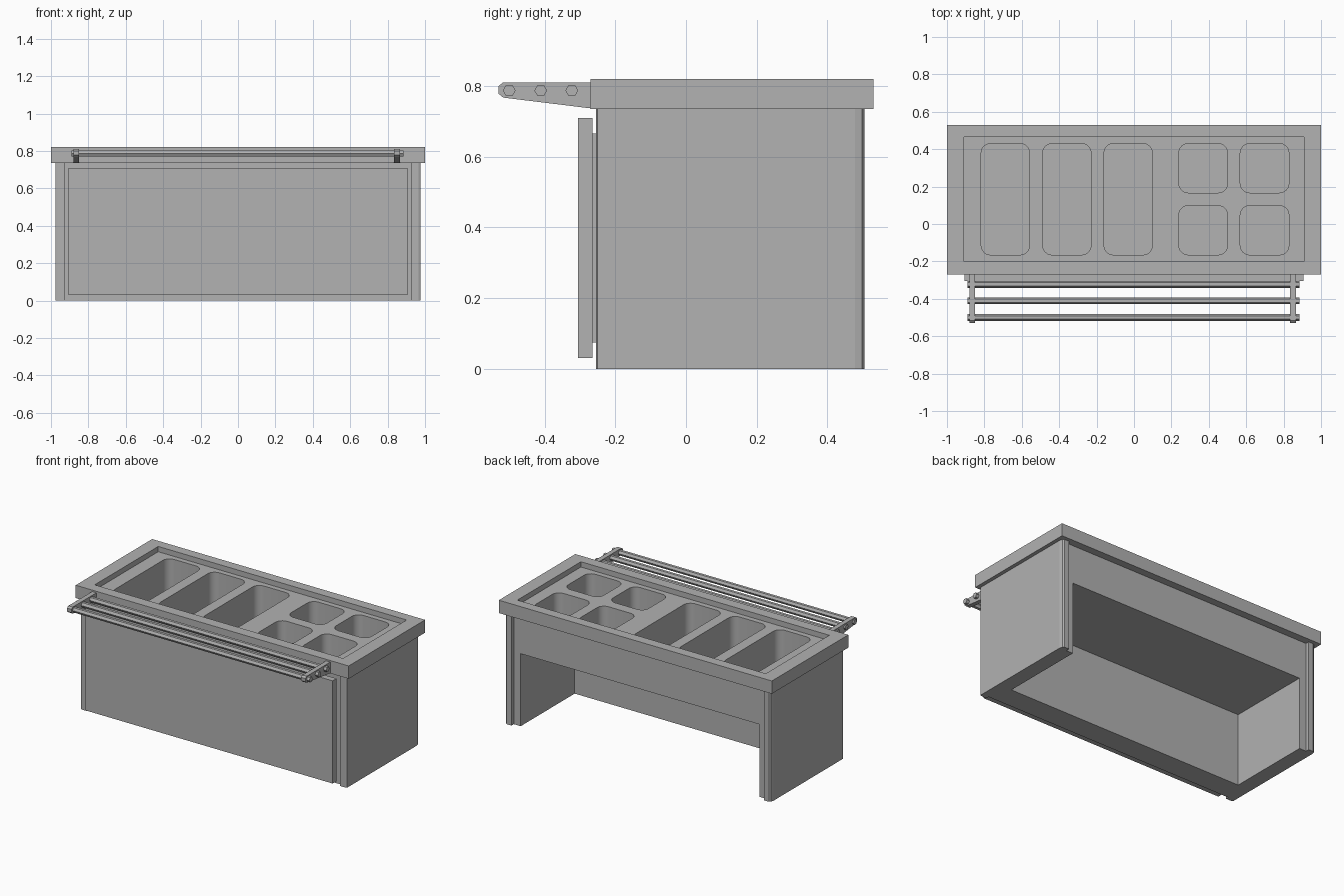
import bpy, bmesh, math
from mathutils import Vector

old = bpy.data.objects.get("Cube")
if old:
    bpy.data.objects.remove(old, do_unlink=True)

steel = bpy.data.materials.new("brushed grey steel")
steel.use_nodes = True
grey = (0.445, 0.445, 0.445, 1)
steel.diffuse_color = grey
for node in steel.node_tree.nodes:
    if node.type == 'BSDF_PRINCIPLED':
        node.inputs["Base Color"].default_value = grey


def prism(name, points, direction):
    """Extrude a closed outline of 3D points along a direction."""
    bm = bmesh.new()
    base = bm.faces.new([bm.verts.new(p) for p in points])
    grown = bmesh.ops.extrude_face_region(bm, geom=[base])["geom"]
    bmesh.ops.translate(bm, vec=Vector(direction),
                        verts=[g for g in grown if isinstance(g, bmesh.types.BMVert)])
    bmesh.ops.recalc_face_normals(bm, faces=bm.faces)
    mesh = bpy.data.meshes.new(name)
    bm.to_mesh(mesh)
    bm.free()
    obj = bpy.data.objects.new(name, mesh)
    mesh.materials.append(steel)
    bpy.context.collection.objects.link(obj)
    return obj


def box(name, x0, x1, y0, y1, z0, z1):
    outline = [(x0, y0, z0), (x1, y0, z0), (x1, y1, z0), (x0, y1, z0)]
    return prism(name, outline, (0, 0, z1 - z0))


def rounded_box(name, x0, x1, y0, y1, z0, z1, r=0.05, steps=6):
    corners = [(x1 - r, y1 - r), (x0 + r, y1 - r), (x0 + r, y0 + r), (x1 - r, y0 + r)]
    outline = []
    for i, (cx, cy) in enumerate(corners):
        for s in range(steps + 1):
            a = math.pi / 2 * (i + s / steps)
            outline.append((cx + r * math.cos(a), cy + r * math.sin(a), z0))
    return prism(name, outline, (0, 0, z1 - z0))


def cut(target, cutters):
    bpy.context.view_layer.objects.active = target
    for cutter in cutters:
        mod = target.modifiers.new("cut", 'BOOLEAN')
        mod.operation = 'DIFFERENCE'
        mod.solver = 'EXACT'
        mod.object = cutter
        bpy.ops.object.modifier_apply(modifier=mod.name)


# Counter top and hollow cabinet
counter = box("counter_top", -1, 1, -0.27, 0.53, 0.735, 0.82)
cabinet = box("cabinet", -0.93, 0.93, -0.235, 0.48, 0, 0.735)

# Cutters: top recess, storage space open to the back and floor, pan wells
recess = box("recess_cutter", -0.91, 0.91, -0.2, 0.465, 0.785, 1)
storage = box("storage_cutter", -0.875, 0.875, -0.085, 1, -1, 0.48)
wells = [rounded_box("well_cutter", x, x + 0.258, -0.165, 0.43, 0.53, 1)
         for x in (-0.817, -0.488, -0.16)]
wells += [rounded_box("well_cutter", x, x + 0.26, y, y + 0.263, 0.53, 1)
          for x in (0.24, 0.568) for y in (-0.165, 0.167)]

cut(counter, [recess] + wells)
cut(cabinet, [storage] + wells)
for helper in [recess, storage] + wells:
    bpy.data.objects.remove(helper, do_unlink=True)

# End panels with softened outer corners
end_profile = [(0.925, -0.255), (0.965, -0.255), (0.975, -0.25), (0.975, 0.478),
               (0.97, 0.498), (0.96, 0.505), (0.925, 0.505)]
for side, label in ((1, "left"), (-1, "right")):
    prism(label + "_end_panel", [(side * x, y, 0) for x, y in end_profile], (0, 0, 0.735))

# Front panel standing off the cabinet
box("front_panel_mount", -0.865, 0.865, -0.265, -0.235, 0.075, 0.665)
box("front_panel", -0.907, 0.907, -0.305, -0.265, 0.03, 0.71)

# Tray slide: tapered brackets and hexagonal bars
bracket_profile = [(-0.265, 0.81), (-0.517, 0.81), (-0.53, 0.8), (-0.53, 0.778),
                   (-0.517, 0.767), (-0.265, 0.736)]
for label, x in (("right", -0.88), ("left", 0.834)):
    prism(label + "_bracket", [(x, y, z) for y, z in bracket_profile], (0.031, 0, 0))
for label, y in (("outer", -0.5), ("middle", -0.411), ("inner", -0.323)):
    hexagon = [(-0.89, y + 0.018 * math.cos(i * math.pi / 3),
                0.787 + 0.018 * math.sin(i * math.pi / 3)) for i in range(6)]
    prism(label + "_tray_bar", hexagon, (1.775, 0, 0))

# Smooth only the rounded well corners
bpy.ops.object.select_all(action='DESELECT')
for obj in (counter, cabinet):
    obj.select_set(True)
bpy.context.view_layer.objects.active = counter
bpy.ops.object.shade_smooth_by_angle(angle=math.radians(30))
